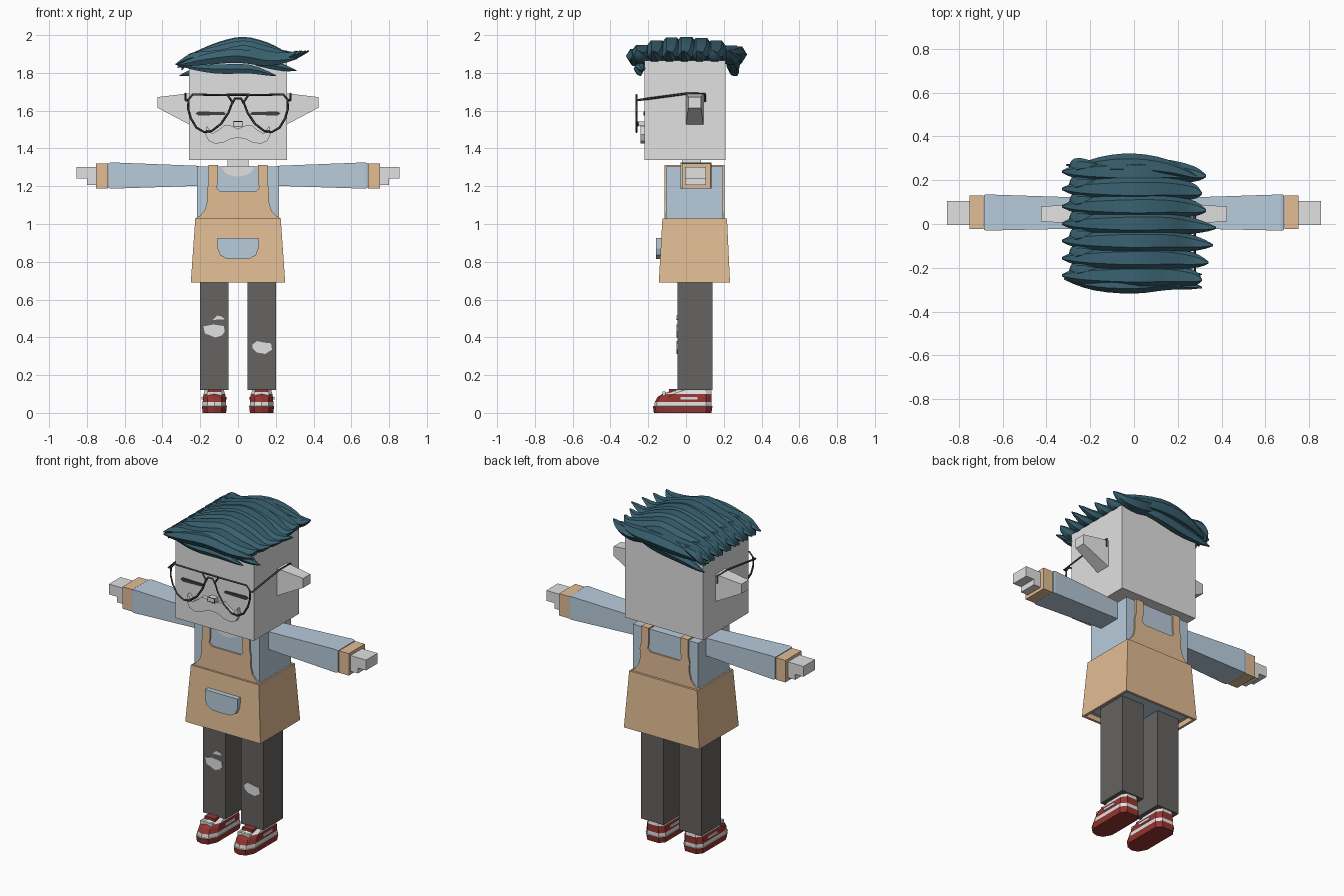
import bpy, bmesh, math
from mathutils import Vector

if "Cube" in bpy.data.objects:
    bpy.data.objects.remove(bpy.data.objects["Cube"])


def material(name, r, g, b):
    m = bpy.data.materials.new(name)
    m.use_nodes = True
    m.diffuse_color = (r, g, b, 1)
    m.node_tree.nodes["Principled BSDF"].inputs["Base Color"].default_value = (r, g, b, 1)
    return m


SKIN = material("pale skin", .75, .75, .75)
SHIRT = material("light blue cloth", .48, .6, .71)
APRON = material("tan cloth", .76, .51, .3)
PANTS = material("charcoal denim", .13, .125, .12)
RED = material("shoe red", .3, .036, .03)
HAIR = material("teal hair", .04, .12, .16)
DARK = material("dark metal", .05, .05, .055)


def loft(name, rings, *mats):
    """Skin a row of equal rings and cap both ends."""
    bm = bmesh.new()
    rows = [[bm.verts.new(p) for p in ring] for ring in rings]
    n = len(rows[0])
    for a, b in zip(rows, rows[1:]):
        for i in range(n):
            j = (i + 1) % n
            bm.faces.new((a[i], a[j], b[j], b[i]))
    bm.faces.new(rows[0])
    bm.faces.new(rows[-1])
    bmesh.ops.recalc_face_normals(bm, faces=bm.faces)
    mesh = bpy.data.meshes.new(name)
    bm.to_mesh(mesh)
    bm.free()
    for m in mats:
        mesh.materials.append(m)
    ob = bpy.data.objects.new(name, mesh)
    bpy.context.collection.objects.link(ob)
    return ob


def rect_x(x, y0, y1, z0, z1):
    return [(x, y0, z0), (x, y1, z0), (x, y1, z1), (x, y0, z1)]


def rect_z(z, x, y0, y1):
    return [(-x, y0, z), (x, y0, z), (x, y1, z), (-x, y1, z)]


def box(name, x0, x1, y0, y1, z0, z1, mat):
    return loft(name, [rect_x(x, y0, y1, z0, z1) for x in (x0, x1)], mat)


def plate(name, outline, y0, y1, mat):
    """Front outline (x, z) given a depth along y."""
    return loft(name, [[(x, y, z) for x, z in outline] for y in (y0, y1)], mat)


def mirrored(half):
    """Close an outline that starts and ends near the centre line."""
    return half + [(-x, z) for x, z in reversed(half) if x > 0]


def wire(name, paths, mat, radius=.006):
    cu = bpy.data.curves.new(name, "CURVE")
    cu.dimensions = "3D"
    cu.bevel_depth, cu.bevel_resolution = radius, 0
    cu.use_fill_caps = True
    for pts, closed in paths:
        sp = cu.splines.new("POLY")
        sp.points.add(len(pts) - 1)
        for p, co in zip(sp.points, pts):
            p.co = (*co, 1)
        sp.use_cyclic_u = closed
    cu.materials.append(mat)
    ob = bpy.data.objects.new(name, cu)
    bpy.context.collection.objects.link(ob)


def strand(name, path, wide, thick):
    """Tapered lock of hair: smooth path, pointed ends, hexagonal section."""
    pts = [Vector(p) for p in path]
    pts = [2 * pts[0] - pts[1]] + pts + [2 * pts[-1] - pts[-2]]
    rings, count, sub = [], len(path) - 1, 3
    for k in range(count * sub + 1):
        i = min(k // sub, count - 1)
        t = k / sub - i
        a, b, c, d = pts[i:i + 4]
        p = (2 * b + (c - a) * t + (2 * a - 5 * b + 4 * c - d) * t ** 2
             + (3 * b - a - 3 * c + d) * t ** 3) / 2
        f = .08 + .92 * math.sin(math.pi * k / (count * sub)) ** .8
        rings.append([p + Vector((0, wide * f * math.cos(q), thick * f * math.sin(q)))
                      for q in (math.tau * s / 6 for s in range(6))])
    ob = loft(name, rings, HAIR)
    bpy.ops.object.select_all(action="DESELECT")
    bpy.context.view_layer.objects.active = ob
    ob.select_set(True)
    bpy.ops.object.shade_smooth_by_angle(angle=math.radians(35))


# Head, neck and torso
box("head", -.26, .26, -.22, .21, 1.34, 1.865, SKIN)
box("neck", -.055, .055, -.02, .08, 1.27, 1.35, SKIN)
box("shirt_body", -.217, .217, -.105, .195, .715, 1.305, SHIRT)
arc = [(.085 * math.cos(a), 1.306 - .055 * math.sin(a))
       for a in (math.pi * i / 10 for i in range(11))]
plate("neck_opening", arc, -.108, -.1, SKIN)

# Apron: flared skirt, bibs front and back, shoulder straps, pocket
loft("apron_skirt", [rect_z(1.03, .226, -.125, .217), rect_z(.69, .25, -.144, .233),
                     rect_z(.69, .235, -.129, .218), rect_z(.72, .235, -.129, .215)], APRON)
bib = mirrored([(0, 1.172), (.095, 1.172), (.113, 1.19), (.105, 1.225), (.105, 1.312),
                (.155, 1.312), (.155, 1.22), (.165, 1.18), (.163, 1.12), (.175, 1.075),
                (.2, 1.045), (.226, 1.03), (.226, 1.02), (0, 1.02)])
plate("apron_bib_front", bib, -.114, -.104, APRON)
plate("apron_bib_back", bib, .194, .204, APRON)
pocket = mirrored([(0, .927), (.108, .927), (.108, .87), (.095, .835), (.06, .816), (0, .814)])
plate("apron_pocket", pocket, -.16, -.125, SHIRT)

for s, side in ((1, "left"), (-1, "right")):
    def span(name, a, b, *rest):
        return box(f"{side}_{name}", s * a, s * b, *rest)

    span("apron_strap", .105, .155, -.114, .204, 1.3, 1.313, APRON)

    # Arm
    loft(side + "_sleeve", [rect_x(s * .21, -.02, .12, 1.202, 1.308),
                            rect_x(s * .67, -.03, .135, 1.187, 1.326),
                            rect_x(s * .685, -.028, .133, 1.19, 1.322)], SHIRT)
    span("cuff", .688, .752, -.022, .13, 1.188, 1.32, APRON)
    span("hand", .745, .855, -.005, .105, 1.24, 1.302, SKIN)
    span("lower_fingers", .745, .8, -.005, .105, 1.207, 1.242, SKIN)

    # Ear and closed eye
    loft(side + "_ear", [rect_x(s * .255, 0, .092, 1.525, 1.692),
                         rect_x(s * .425, .012, .08, 1.615, 1.672)], SKIN)
    eye = [(s * x, z) for x, z in ((.07, 1.578), (.21, 1.574), (.225, 1.586),
                                   (.21, 1.596), (.075, 1.592), (.065, 1.586))]
    plate(side + "_closed_eye", eye, -.226, -.218, DARK)

    # Spectacle lens rim and temple
    rim = [(.055, 1.683), (.24, 1.685), (.262, 1.66), (.264, 1.61), (.25, 1.56),
           (.22, 1.51), (.18, 1.487), (.14, 1.492), (.09, 1.53), (.05, 1.59), (.03, 1.645)]
    wire(side + "_spectacle_rim", [([(s * x, -.262, z) for x, z in rim], True)], DARK)
    temple = [(.258, -.262, 1.655), (.278, -.262, 1.655), (.278, 0, 1.69),
              (.278, .1, 1.69), (.278, .1, 1.645)]
    wire(side + "_spectacle_temple", [([(s * x, y, z) for x, y, z in temple], False)], DARK)

    # Leg
    span("trouser_leg", .05, .2, -.045, .14, .12, .72, PANTS)

    # Shoe, coloured in horizontal bands
    rings = []
    for z, toe, heel, w in ((0, -.17, .135, .062), (.035, -.175, .14, .066),
                            (.036, -.168, .136, .063), (.058, -.165, .136, .062),
                            (.085, -.15, .136, .06), (.1, -.125, .136, .057),
                            (.115, -.085, .134, .052), (.13, -.03, .132, .05)):
        plan = [(-w, heel - .03), (-w, toe + .06), (-.6 * w, toe + .012), (0, toe),
                (.6 * w, toe + .012), (w, toe + .06), (w, heel - .03),
                (.6 * w, heel), (-.6 * w, heel)]
        rings.append([(s * .125 + x, y, z) for x, y in plan])
    shoe = loft(side + "_shoe", rings, RED, SKIN)
    for f in shoe.data.polygons:
        f.material_index = int(.035 < f.center.z < .055 or f.center.z > .105)
    span("shoe_lace_band", .085, .165, -.125, -.108, .09, .112, SKIN)
    span("shoe_tongue", .09, .16, -.09, -.05, .1, .127, RED)
    for x in (.061, .189):
        span("shoe_side_stripe", x - .003, x + .003, -.03, .06, .07, .085, SKIN)

# Torn patches in the trousers
for name, outline in (
        ("right_knee_tear", [(-.183, .458), (-.13, .468), (-.075, .46), (-.07, .43),
                             (-.085, .41), (-.12, .398), (-.15, .412), (-.175, .42)]),
        ("right_small_tear", [(-.135, .492), (-.11, .515), (-.085, .51), (-.07, .496)]),
        ("left_knee_tear", [(.075, .36), (.1, .38), (.14, .372), (.175, .368),
                            (.18, .335), (.145, .312), (.1, .32), (.078, .34)])):
    plate(name, outline, -.049, -.043, SKIN)

# Nose bridge of the spectacles, nose and moustache
wire("spectacle_bridge", [
    ([(-.06, -.262, 1.684), (.06, -.262, 1.684)], False),
    ([(-.032, -.262, 1.635), (-.016, -.262, 1.665), (.016, -.262, 1.665),
      (.032, -.262, 1.635)], False)], DARK)
box("nose", -.022, .022, -.255, -.215, 1.518, 1.542, SKIN)
wire("nose_outline", [([(x, -.254, z) for x, z in ((-.022, 1.518), (.022, 1.518),
                                                 (.022, 1.542), (-.022, 1.542))], True)], DARK, .003)
moustache = mirrored([(0, 1.503), (.035, 1.52), (.07, 1.525), (.1, 1.5), (.135, 1.478),
                      (.165, 1.518), (.172, 1.475), (.155, 1.44), (.12, 1.425),
                      (.075, 1.432), (.04, 1.45), (0, 1.457)])
plate("moustache", moustache, -.242, -.215, SKIN)

# Hair: locks swept across the top of the head
tips = (.31, .34, .36, .375, .33, .31, .33)
for i, tip in enumerate(tips):
    y = -.235 + i * .079
    drop = .8 * y * y
    path = [(-.33, y, 1.845), (-.24, y, 1.882), (-.1, y, 1.93 - drop),
            (.03, y, 1.952 - drop), (.16, y, 1.925 - drop), (.27, y - .01, 1.885), (tip, y - .02, 1.915)]
    strand(f"top_hair_lock_{i + 1}", path, .06, .045)
    strand(f"side_hair_lock_{i + 1}", [(-.16, y + .03, 1.9), (-.24, y + .03, 1.885),
                                       (-.285, y + .02, 1.85), (-.3, y, 1.815)], .035, .03)

# Locks hanging over the front and back of the head
for name, path, wide, thick in (
        ("front_hair_lock", [(-.32, -.25, 1.84), (-.18, -.268, 1.87), (0, -.272, 1.89),
                             (.16, -.265, 1.865), (.31, -.29, 1.875)], .046, .042),
        ("front_low_lock", [(-.3, -.23, 1.835), (-.12, -.245, 1.82), (.06, -.25, 1.82),
                            (.2, -.24, 1.785)], .028, .03),
        ("front_tip_lock", [(.02, -.23, 1.87), (.18, -.24, 1.84), (.31, -.23, 1.812)], .03, .025),
        ("back_hair_lock", [(-.32, .24, 1.83), (-.16, .268, 1.875), (0, .274, 1.9),
                            (.16, .255, 1.9), (.3, .21, 1.905)], .048, .045),
        ("back_low_lock", [(-.31, .27, 1.785), (-.15, .25, 1.825), (.05, .25, 1.86),
                           (.22, .22, 1.88)], .035, .04)):
    strand(name, path, wide, thick)
